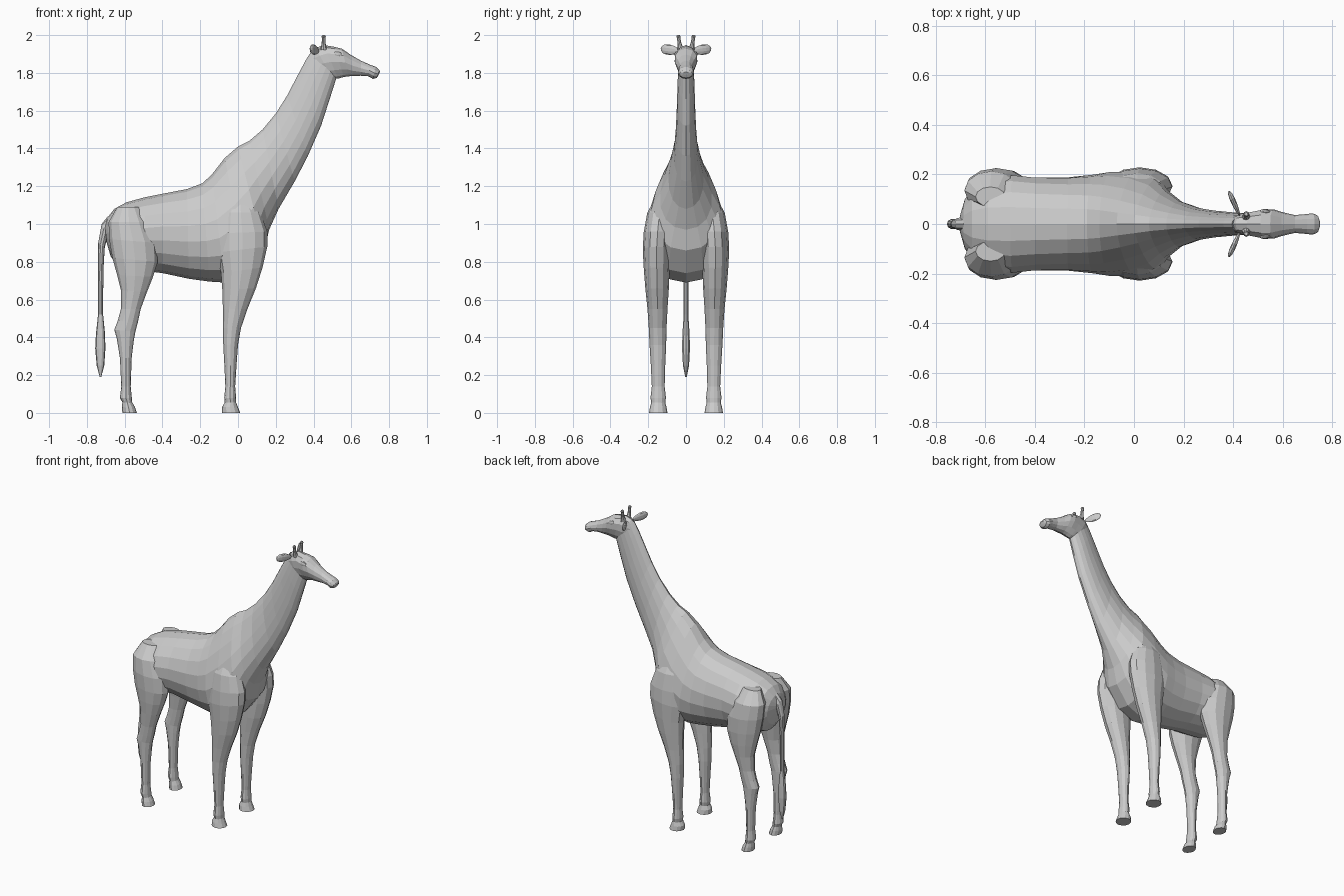
import bpy, bmesh
from math import sin, cos, pi
from mathutils import Vector, Matrix


def finish(name, bm, mirror):
    bmesh.ops.recalc_face_normals(bm, faces=bm.faces)
    me = bpy.data.meshes.new(name)
    bm.to_mesh(me)
    bm.free()
    ob = bpy.data.objects.new(name, me)
    bpy.context.collection.objects.link(ob)
    if mirror:
        mod = ob.modifiers.new("mirror", 'MIRROR')
        mod.use_axis = (False, True, False)
        mod.use_mirror_merge = False
    return ob


# Loft: each ring spans (x1,z1)-(x2,z2) in side view, with y centre,
# half width and k, which narrows the first end and widens the second
def loft(name, rings, n, mirror=False):
    bm = bmesh.new()
    loops = []
    for x1, z1, x2, z2, y, w, k in rings:
        a, b = Vector((x1, y, z1)), Vector((x2, y, z2))
        mid, half = (a + b) / 2, (a - b) / 2
        loop = []
        for i in range(n):
            t = 2 * pi * i / n
            side = w * sin(t) * (1 - k * cos(t))
            loop.append(bm.verts.new(mid + half * cos(t) + Vector((0, side, 0))))
        loops.append(loop)
    for p, q in zip(loops, loops[1:]):
        for i in range(n):
            j = (i + 1) % n
            bm.faces.new((p[i], p[j], q[j], q[i]))
    bm.faces.new(loops[0])
    bm.faces.new(loops[-1])
    return finish(name, bm, mirror)


# Torso and neck in one skin
loft("body_and_neck", [
    (-.705, .99, -.695, .90, 0, .04, 0),
    (-.69, 1.035, -.675, .83, 0, .10, 0),
    (-.655, 1.08, -.64, .78, 0, .16, 0),
    (-.59, 1.115, -.57, .76, 0, .195, 0),
    (-.50, 1.14, -.48, .75, 0, .20, 0),
    (-.40, 1.16, -.40, .74, 0, .19, 0),
    (-.27, 1.185, -.26, .71, 0, .19, .05),
    (-.19, 1.215, -.15, .695, 0, .198, .12),
    (-.14, 1.26, -.07, .69, 0, .205, .22),
    (-.07, 1.35, .05, .74, 0, .20, .35),
    (0, 1.41, .14, .86, 0, .172, .40),
    (.06, 1.44, .165, .97, 0, .13, .38),
    (.13, 1.50, .215, 1.08, 0, .09, .30),
    (.20, 1.585, .30, 1.225, 0, .063, .25),
    (.26, 1.68, .37, 1.36, 0, .053, .22),
    (.32, 1.795, .44, 1.52, 0, .047, .2),
    (.36, 1.87, .485, 1.66, 0, .044, .2),
    (.395, 1.925, .52, 1.77, 0, .040, .1)], 18)

# Head with brow, narrow snout and lips
loft("head", [
    (.385, 1.90, .44, 1.80, 0, .030, 0),
    (.41, 1.932, .50, 1.77, 0, .045, -.1),
    (.455, 1.947, .53, 1.77, 0, .052, -.15),
    (.51, 1.938, .56, 1.778, 0, .060, -.25),
    (.55, 1.928, .585, 1.782, 0, .058, -.25),
    (.595, 1.897, .61, 1.783, 0, .047, -.1),
    (.65, 1.865, .65, 1.785, 0, .036, 0),
    (.70, 1.843, .69, 1.782, 0, .040, 0),
    (.73, 1.832, .715, 1.768, 0, .043, 0),
    (.748, 1.815, .735, 1.774, 0, .034, 0),
    (.752, 1.805, .745, 1.79, 0, .015, 0)], 12)

# Horns
loft("horns", [
    (.435, 1.92, .472, 1.92, .026, .018, 0),
    (.443, 1.955, .464, 1.955, .034, .010, 0),
    (.444, 1.985, .462, 1.985, .039, .009, 0),
    (.442, 1.992, .465, 1.992, .040, .012, 0),
    (.447, 2.0, .460, 2.0, .040, .007, 0)], 8, True)

# Front legs with shoulder muscle
loft("front_legs", [
    (-.04, 1.15, .06, 1.15, .12, .035, 0),
    (-.09, 1.06, .12, 1.06, .14, .065, 0),
    (-.11, .95, .155, .96, .150, .074, 0),
    (-.11, .85, .155, .88, .155, .074, 0),
    (-.09, .74, .13, .77, .155, .068, 0),
    (-.083, .65, .095, .66, .153, .062, 0),
    (-.08, .55, .05, .55, .151, .053, 0),
    (-.08, .45, .016, .45, .150, .047, 0),
    (-.078, .36, .0, .36, .149, .044, 0),
    (-.072, .25, -.008, .25, .148, .038, 0),
    (-.067, .14, -.015, .14, .147, .034, 0),
    (-.073, .08, -.01, .08, .147, .041, 0),
    (-.07, .055, -.01, .055, .147, .037, 0),
    (-.085, .03, .0, .03, .147, .044, 0),
    (-.085, 0, .012, 0, .147, .049, 0)], 12, True)

# Hind legs with thigh and hock
loft("hind_legs", [
    (-.64, 1.09, -.52, 1.09, .11, .04, 0),
    (-.685, 1.01, -.47, 1.01, .135, .078, 0),
    (-.682, .92, -.43, .90, .145, .081, 0),
    (-.665, .82, -.425, .80, .150, .074, 0),
    (-.64, .73, -.45, .72, .153, .064, 0),
    (-.62, .65, -.482, .64, .154, .053, 0),
    (-.62, .55, -.515, .55, .153, .043, 0),
    (-.636, .49, -.53, .48, .152, .040, 0),
    (-.655, .44, -.543, .43, .151, .038, 0),
    (-.642, .395, -.552, .38, .150, .037, 0),
    (-.625, .29, -.563, .29, .149, .034, 0),
    (-.618, .14, -.568, .14, .148, .033, 0),
    (-.625, .08, -.562, .08, .148, .040, 0),
    (-.612, .055, -.56, .055, .148, .036, 0),
    (-.615, .03, -.545, .03, .148, .043, 0),
    (-.612, 0, -.535, 0, .148, .048, 0)], 12, True)

# Tail with tuft
loft("tail", [
    (-.69, 1.04, -.66, .96, 0, .03, 0),
    (-.722, 1.0, -.69, .93, 0, .026, 0),
    (-.74, .90, -.705, .88, 0, .019, 0),
    (-.742, .75, -.713, .75, 0, .014, 0),
    (-.741, .52, -.714, .52, 0, .013, 0),
    (-.752, .42, -.704, .42, 0, .020, 0),
    (-.756, .34, -.702, .34, 0, .022, 0),
    (-.748, .25, -.708, .25, 0, .017, 0),
    (-.732, .19, -.724, .19, 0, .004, 0)], 10)


# Stretched ball placed on three axes; taper pinches its root
def blob(name, centre, along, up, size, taper=0):
    z = Vector(along).normalized()
    x = Vector(up).cross(z).normalized()
    y = z.cross(x)
    bm = bmesh.new()
    bmesh.ops.create_uvsphere(bm, u_segments=10, v_segments=8, radius=1)
    for v in bm.verts:
        f = 1 + taper * v.co.z
        v.co = Vector((v.co.x * size[0] * f, v.co.y * size[1] * f, v.co.z * size[2]))
    bm.transform(Matrix.Translation(centre) @ Matrix((x, y, z)).transposed().to_4x4())
    return finish(name, bm, True)


# Ears and eyes
blob("ears", (.405, .083, 1.922), (-.042, .095, .012), (0, 0, 1), (.011, .027, .056), .25)
blob("eyes", (.53, .049, 1.898), (1, -.1, -.3), (0, 0, 1), (.012, .016, .022))
